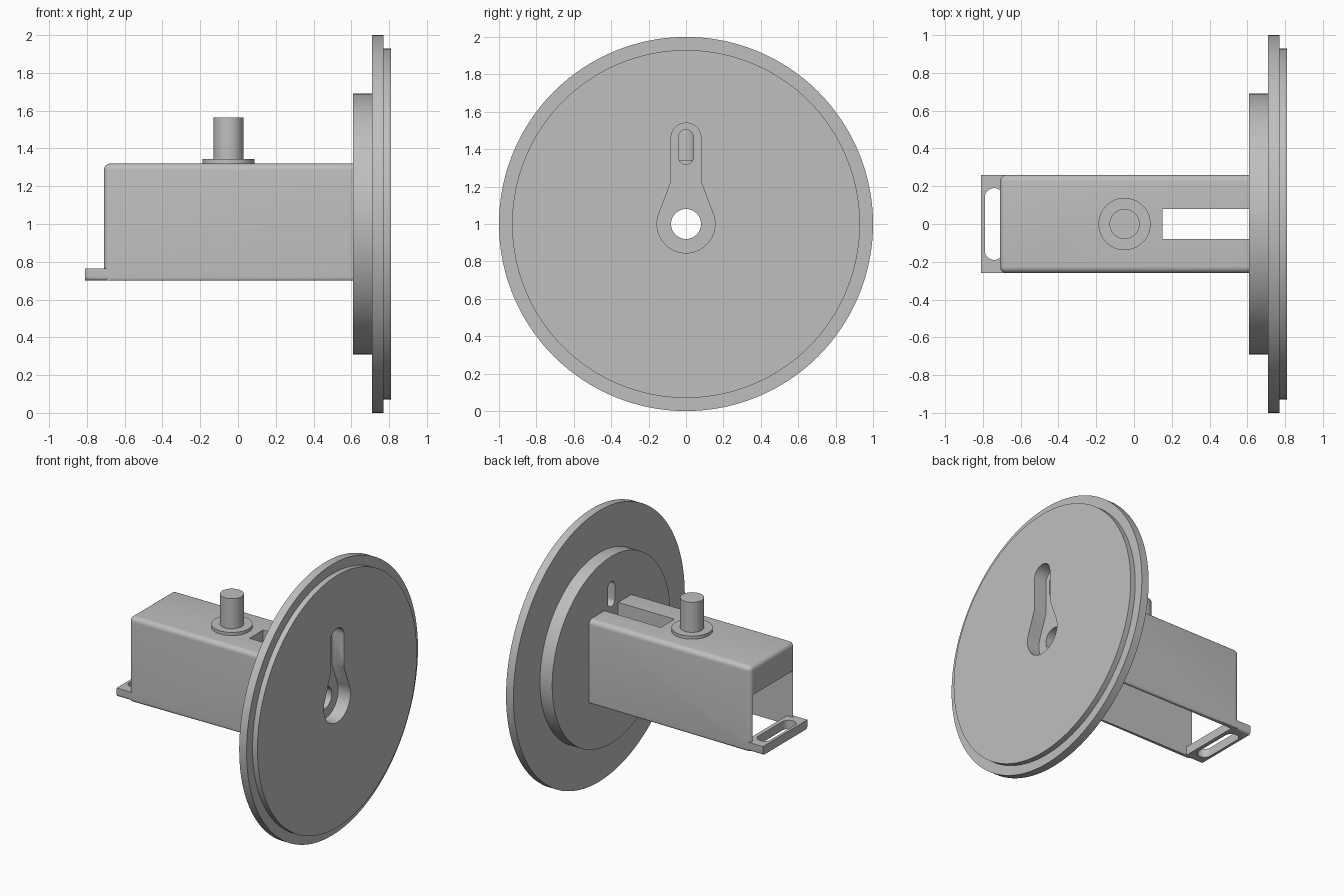
import bpy, bmesh
from math import sin, cos, pi, radians, acos, atan2, hypot

if "Cube" in bpy.data.objects:
    bpy.data.objects.remove(bpy.data.objects["Cube"])

GREY = (0.52, 0.52, 0.52, 1)
grey = bpy.data.materials.new("plain grey")
grey.use_nodes = True
grey.diffuse_color = GREY
grey.node_tree.nodes["Principled BSDF"].inputs["Base Color"].default_value = GREY


def arc(u, v, r, start, end, n=24):
    return [(u + r * cos(start + (end - start) * i / n),
             v + r * sin(start + (end - start) * i / n)) for i in range(n + 1)]


def circle(u, v, r, n=64):
    return arc(u, v, r, 0, 2 * pi, n)[:-1]


def rect(u0, u1, v0, v1):
    return [(u0, v0), (u1, v0), (u1, v1), (u0, v1)]


def prism(name, outline, axis, lo, hi):
    """Extrude an outline along x (outline is y, z) or z (outline is x, y)."""
    place = (lambda u, v, w: (w, u, v)) if axis == "x" else (lambda u, v, w: (u, v, w))
    bm = bmesh.new()
    base = bm.faces.new([bm.verts.new(place(u, v, lo)) for u, v in outline])
    top = bmesh.ops.extrude_face_region(bm, geom=[base])["geom"]
    move = place(0, 0, hi - lo)
    bmesh.ops.translate(bm, vec=move, verts=[e for e in top if isinstance(e, bmesh.types.BMVert)])
    bmesh.ops.recalc_face_normals(bm, faces=bm.faces)
    mesh = bpy.data.meshes.new(name)
    bm.to_mesh(mesh)
    bm.free()
    mesh.materials.append(grey)
    obj = bpy.data.objects.new(name, mesh)
    bpy.context.collection.objects.link(obj)
    return obj


def bevel_edges(obj, radius, rule):
    bm = bmesh.new()
    bm.from_mesh(obj.data)
    edges = [e for e in bm.edges if rule(e.verts[0].co, e.verts[1].co)]
    bmesh.ops.bevel(bm, geom=edges, offset=radius, segments=6, profile=0.5, affect="EDGES")
    bm.to_mesh(obj.data)
    bm.free()


def combine(obj, tool, operation):
    """Apply a boolean and discard the tool."""
    tool.hide_render = True
    mod = obj.modifiers.new(operation.lower(), "BOOLEAN")
    mod.operation, mod.solver, mod.object = operation, "EXACT", tool
    bpy.context.view_layer.objects.active = obj
    bpy.ops.object.modifier_apply(modifier=mod.name)
    bpy.data.objects.remove(tool)


def smooth(obj):
    bpy.ops.object.select_all(action="DESELECT")
    obj.select_set(True)
    bpy.context.view_layer.objects.active = obj
    bpy.ops.object.shade_smooth_by_angle(angle=radians(25))


# Round mounting plate: hub, wide flange and raised face in one turned profile
profile = [(0.61, 0), (0.61, 0.69), (0.71, 0.69), (0.71, 1), (0.77, 1),
           (0.77, 0.93), (0.81, 0.93), (0.81, 0)]
bm = bmesh.new()
verts = [bm.verts.new((x, 0, 1 + r)) for x, r in profile]
line = [bm.edges.new(pair) for pair in zip(verts, verts[1:])]
bmesh.ops.spin(bm, geom=verts + line, cent=(0, 0, 1), axis=(1, 0, 0),
               angle=2 * pi, steps=128, use_merge=True)
bmesh.ops.remove_doubles(bm, verts=bm.verts, dist=1e-5)
bmesh.ops.recalc_face_normals(bm, faces=bm.faces)
mesh = bpy.data.meshes.new("mounting_plate")
bm.to_mesh(mesh)
bm.free()
mesh.materials.append(grey)
plate = bpy.data.objects.new("mounting_plate", mesh)
bpy.context.collection.objects.link(plate)

# Keyhole recess, then the round hole and short slot right through
R, r, neck, crown = 0.155, 0.08, 0.225, 0.46
tangent = atan2(neck, r) - acos(R / hypot(neck, r))
keyhole = arc(0, 1, R, pi - tangent, 2 * pi + tangent, 48) + arc(0, 1 + crown, r, 0, pi)
keyhole.insert(49, (r, 1 + neck))
keyhole.append((-r, 1 + neck))
slot = arc(0, 1.465, 0.04, 0, pi) + arc(0, 1.36, 0.04, pi, 2 * pi)
combine(plate, prism("keyhole_cutter", keyhole, "x", 0.71, 0.9), "DIFFERENCE")
combine(plate, prism("hole_cutter", circle(0, 1, 0.08), "x", 0.5, 0.9), "DIFFERENCE")
combine(plate, prism("slot_cutter", slot, "x", 0.5, 0.9), "DIFFERENCE")
smooth(plate)

# Box housing with rounded edges, open underneath and at the far end
FAR, TOP, BASE, HALF = -0.71, 1.32, 0.70, 0.26
housing = prism("housing", rect(FAR, 0.61, -HALF, HALF), "z", BASE, TOP)


def on(a, b, i, value):
    return abs(a[i] - value) < 1e-4 and abs(b[i] - value) < 1e-4


def bottom_side(a, b):
    return on(a, b, 2, BASE) and (on(a, b, 1, HALF) or on(a, b, 1, -HALF))


def outer_edge(a, b):
    at_far, at_top = on(a, b, 0, FAR), on(a, b, 2, TOP)
    at_side = on(a, b, 1, HALF) or on(a, b, 1, -HALF)
    return at_far + at_top + at_side == 2


bevel_edges(housing, 0.035, outer_edge)
bevel_edges(housing, 0.02, bottom_side)
combine(housing, prism("cavity_cutter", rect(-0.235, 0.235, 0.5, 1.11), "x", -1, 0.7), "DIFFERENCE")
combine(housing, prism("top_slot_cutter", rect(0.15, 0.7, -0.08, 0.08), "z", 1, 1.5), "DIFFERENCE")

# End tab with a long rounded slot
tab = prism("end_tab", rect(-0.81, -0.66, -HALF, HALF), "z", BASE, 0.765)
bevel_edges(tab, 0.02, bottom_side)
combine(housing, tab, "UNION")
tab_slot = arc(-0.74, 0.14, 0.05, 0, pi) + arc(-0.74, -0.14, 0.05, pi, 2 * pi)
combine(housing, prism("tab_slot_cutter", tab_slot, "z", 0.5, 0.9), "DIFFERENCE")
smooth(housing)

# Upright post standing on a thin collar
smooth(prism("collar", circle(-0.05, 0, 0.138), "z", TOP, 1.343))
smooth(prism("post", circle(-0.05, 0, 0.08), "z", 1.343, 1.565))
